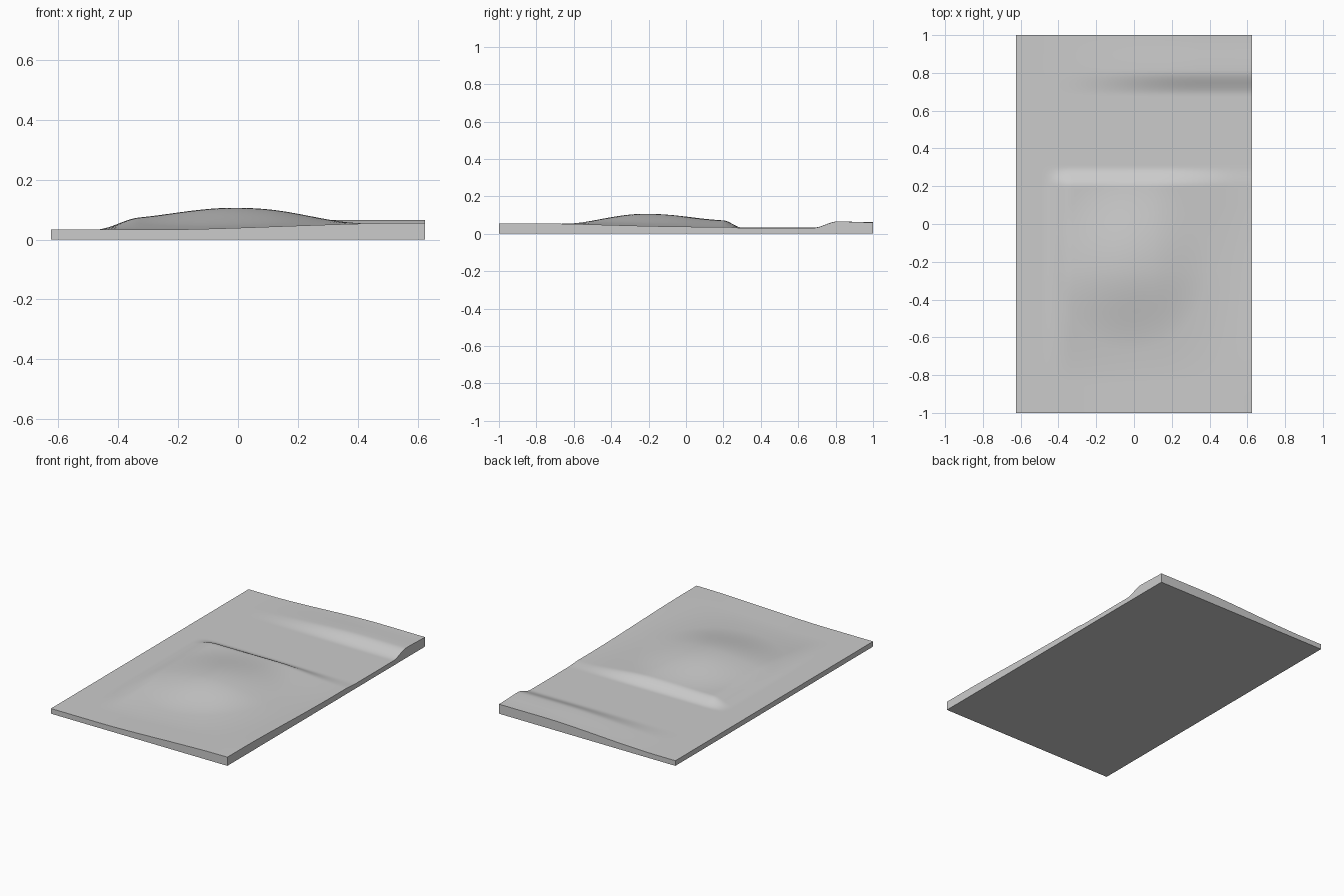
import bpy
import bmesh
import math

WIDTH, LENGTH = 1.25, 2.0
NX, NY = 100, 160


def ramp(a, b, t):
    """Smooth rise from 0 at a to 1 at b."""
    t = min(max((t - a) / (b - a), 0), 1)
    return t * t * (3 - 2 * t)


def height(x, y):
    # Valley floor, with ground climbing towards the front left corner
    z = 0.031 + 0.002 * (1 - ramp(-0.1, 0.6, x))
    bank = 1 - ramp(0.2, 0.3, y)
    z += ramp(-0.3, 0.62, x) * bank * (0.006 + 0.019 * (1 - ramp(-0.9, 0.1, y)))
    # Plateau ending in a steep bank towards the valley
    across = ramp(-0.48, -0.33, x) * (1 - ramp(0.1, 0.6, x))
    z += 0.035 * across * ramp(-0.85, -0.25, y) * bank
    # Round hill on the plateau
    r = min(math.hypot((x + 0.02) / 0.42, (y + 0.2) / 0.47), 1)
    z += 0.036 * math.cos(r * math.pi / 2) ** 2
    # Raised far bank, fading to the right
    far = ramp(0.68, 0.81, y) * (1 - 0.12 * ramp(0.82, 0.98, y))
    return z + 0.034 * ramp(-0.5, 0.35, x) * far


def material(name, value):
    mat = bpy.data.materials.new(name)
    mat.use_nodes = True
    color = (value, value, value, 1)
    mat.diffuse_color = color
    mat.node_tree.nodes["Principled BSDF"].inputs["Base Color"].default_value = color
    return mat


cube = bpy.data.objects.get("Cube")
if cube:
    bpy.data.objects.remove(cube, do_unlink=True)

# Terrain surface
bm = bmesh.new()
bmesh.ops.create_grid(bm, x_segments=NX, y_segments=NY, size=1)
for v in bm.verts:
    v.co.x *= WIDTH / 2
    v.co.y *= LENGTH / 2
    v.co.z = height(v.co.x, v.co.y)

# Side walls and flat underside
border = [e for e in bm.edges if e.is_boundary]
new = bmesh.ops.extrude_edge_only(bm, edges=border)["geom"]
for v in new:
    if isinstance(v, bmesh.types.BMVert):
        v.co.z = 0
bmesh.ops.contextual_create(bm, geom=[e for e in new if isinstance(e, bmesh.types.BMEdge)])
bmesh.ops.recalc_face_normals(bm, faces=bm.faces)

mesh = bpy.data.meshes.new("terrain_slab")
bm.to_mesh(mesh)
bm.free()
slab = bpy.data.objects.new("terrain_slab", mesh)
bpy.context.collection.objects.link(slab)
mesh.materials.append(material("stone_grey", 0.6))

bpy.ops.object.select_all(action="DESELECT")
slab.select_set(True)
bpy.context.view_layer.objects.active = slab
bpy.ops.object.shade_smooth_by_angle(angle=math.radians(40))
